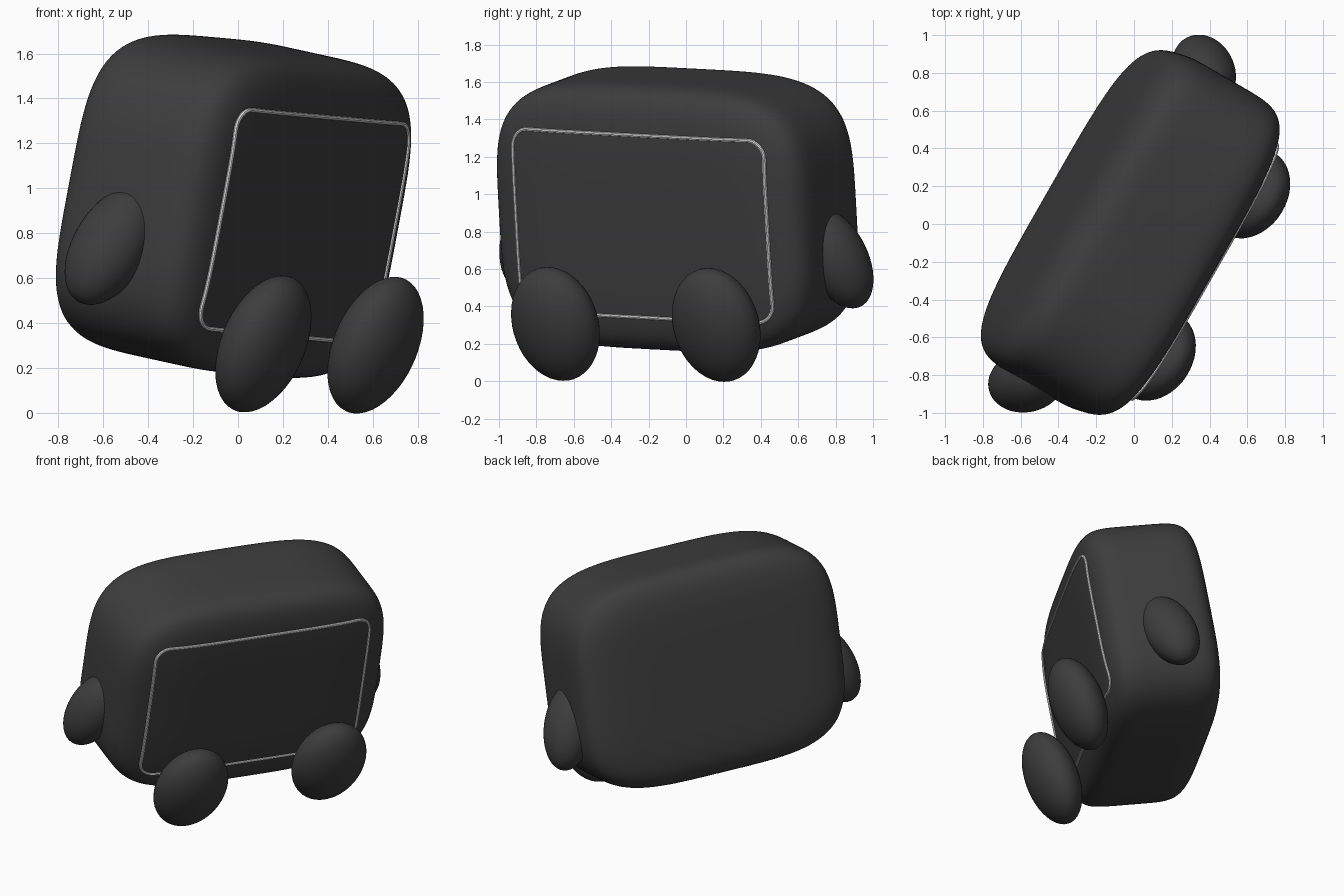
import bpy, bmesh, math
from mathutils import Matrix, Vector

if "Cube" in bpy.data.objects:
    bpy.data.objects.remove(bpy.data.objects["Cube"])

# Tilted pose: local x = width, local -y = screen side, local z = up
right = Vector((0.496, 0.868, -0.045)).normalized()
up = Vector((0.18, -0.06, 0.98))
up = (up - right * up.dot(right)).normalized()
back = up.cross(right)
POSE = Matrix.Translation((-0.02, -0.045, 0.92)) @ Matrix((right, back, up)).transposed().to_4x4()

# Body half sizes and squareness of its outline and of its depth profile
A, B, C = 0.958, 0.725, 0.406
P, M = 4, 6


def material(name, rgb):
    m = bpy.data.materials.new(name)
    m.diffuse_color = (*rgb, 1)
    m.use_nodes = True
    m.node_tree.nodes["Principled BSDF"].inputs["Base Color"].default_value = m.diffuse_color
    return m


charcoal = material("charcoal", (0.047, 0.047, 0.047))
pale_grey = material("pale_grey", (0.9, 0.9, 0.9))


def finish(ob, name, mat, local=Matrix()):
    ob.name = name
    ob.matrix_world = POSE @ local
    ob.data.materials.clear()
    ob.data.materials.append(mat)
    bpy.ops.object.select_all(action='DESELECT')
    ob.select_set(True)
    bpy.context.view_layer.objects.active = ob
    bpy.ops.object.shade_smooth_by_angle(angle=math.radians(35))
    return ob


def new_mesh(bm, name):
    bmesh.ops.recalc_face_normals(bm, faces=bm.faces)
    me = bpy.data.meshes.new(name)
    bm.to_mesh(me)
    bm.free()
    ob = bpy.data.objects.new(name, me)
    bpy.context.collection.objects.link(ob)
    return ob


def outline_level(x, z):
    return (abs(x / A) ** P + abs(z / B) ** P) ** (1 / P)


def on_front(x, z, lift):
    """Point on the bulging front of the body, raised by lift."""
    return Vector((x, -C * (1 - outline_level(x, z) ** M) ** (1 / M) - lift, z))


# Body: soft pillow-like box
bm = bmesh.new()
bmesh.ops.create_cube(bm, size=2, matrix=Matrix.Diagonal((A, C, B, 1)))
bmesh.ops.subdivide_edges(bm, edges=bm.edges[:], cuts=40, use_grid_fill=True)
for v in bm.verts:
    x, y, z = v.co
    v.co /= (outline_level(x, z) ** M + abs(y / C) ** M) ** (1 / M)
finish(new_mesh(bm, "body"), "body", charcoal)


# Outline shared by the screen and its trim
def rounded_outline(w, h, r, cz, steps=8, side=16):
    corners = []
    for i, (sx, sz) in enumerate(((1, 1), (-1, 1), (-1, -1), (1, -1))):
        for k in range(steps + 1):
            a = math.radians(90 * (i + k / steps))
            corners.append(Vector((sx * (w - r) + r * math.cos(a),
                                   cz + sz * (h - r) + r * math.sin(a))))
    pts = []
    for i, p in enumerate(corners):
        q = corners[(i + 1) % len(corners)]
        n = side if (q - p).length > 0.2 else 1
        pts += [p.lerp(q, k / n) for k in range(n)]
    return pts


SCREEN_Z = -0.018
outline = rounded_outline(0.775, 0.497, 0.1, SCREEN_Z)

# Screen: thin skin following the body, made of rings around its middle
bm = bmesh.new()
rings = []
for k in range(1, 9):
    ring = [bm.verts.new(on_front(p.x * k / 8, SCREEN_Z + (p.y - SCREEN_Z) * k / 8, 0.004))
            for p in outline]
    rings.append(ring)
bm.faces.new(rings[0])
for inner, outer in zip(rings, rings[1:]):
    for i in range(len(inner)):
        j = (i + 1) % len(inner)
        bm.faces.new((inner[i], inner[j], outer[j], outer[i]))
screen = new_mesh(bm, "screen")
if screen.data.polygons[0].normal.y > 0:
    screen.data.flip_normals()
finish(screen, "screen", charcoal)

# Screen trim: thin closed tube along the outline
curve = bpy.data.curves.new("screen_trim", 'CURVE')
curve.dimensions = '3D'
curve.bevel_depth = 0.01
curve.bevel_resolution = 2
spline = curve.splines.new('POLY')
spline.points.add(len(outline) - 1)
for point, p in zip(spline.points, outline):
    point.co = (*on_front(p.x, p.y, 0.004), 1)
spline.use_cyclic_u = True
trim = bpy.data.objects.new("screen_trim", curve)
bpy.context.collection.objects.link(trim)
bpy.ops.object.select_all(action='DESELECT')
trim.select_set(True)
bpy.context.view_layer.objects.active = trim
bpy.ops.object.convert(target='MESH')
finish(bpy.context.object, "screen_trim", pale_grey)


# Limbs: smooth ellipsoids, splayed sideways and leaned forward
def limb(name, loc, size, splay, lean):
    bm = bmesh.new()
    bmesh.ops.create_uvsphere(bm, u_segments=48, v_segments=24, radius=1,
                              matrix=Matrix.Diagonal((*size, 1)))
    local = (Matrix.Translation(loc) @ Matrix.Rotation(math.radians(lean), 4, 'X')
             @ Matrix.Rotation(math.radians(splay), 4, 'Y'))
    finish(new_mesh(bm, name), name, charcoal, local)


for s, word in ((-1, "left"), (1, "right")):
    limb(word + "_hand", (s * 0.946, 0.043, -0.233), (0.16, 0.17, 0.288), -20 * s, 11)
    limb(word + "_foot", (0.0235 + s * 0.4965, -0.55, -0.522 + s * 0.02),
         (0.252, 0.163, 0.324), 0, 12.6)
